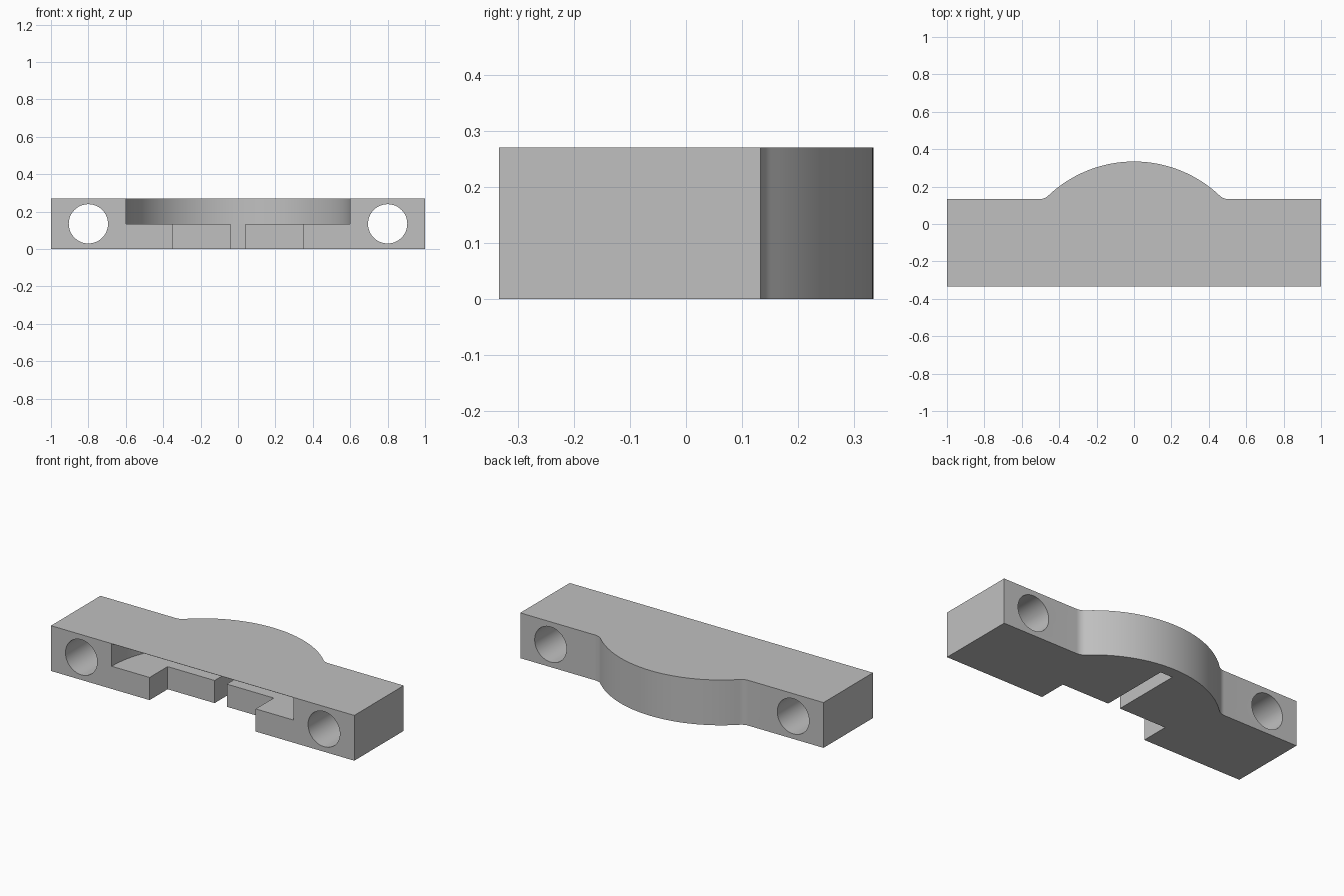
import bpy, bmesh, math
from mathutils import Matrix

cube = bpy.data.objects.get("Cube")
if cube:
    bpy.data.objects.remove(cube, do_unlink=True)

FRONT, BACK, HEIGHT = -0.333, 0.133, 0.27
MID = HEIGHT / 2
R_OUT, R_BAY, R_FILLET = 0.667, 0.6, 0.067
LID = 0.0015

grey = bpy.data.materials.new("plain grey")
grey.use_nodes = True
colour = (0.53, 0.53, 0.53, 1)
grey.diffuse_color = colour
grey.node_tree.nodes["Principled BSDF"].inputs["Base Color"].default_value = colour


def arc(cx, cy, r, a0, a1, n):
    return [(cx + r * math.cos(a0 + (a1 - a0) * i / n),
             cy + r * math.sin(a0 + (a1 - a0) * i / n)) for i in range(n + 1)]


def prism(name, outline, z0, z1, matrix=None):
    """Extrude a flat outline from z0 to z1."""
    bm = bmesh.new()
    face = bm.faces.new([bm.verts.new((x, y, z0)) for x, y in outline])
    top = bmesh.ops.extrude_face_region(bm, geom=[face])["geom"]
    bmesh.ops.translate(bm, vec=(0, 0, z1 - z0),
                        verts=[v for v in top if isinstance(v, bmesh.types.BMVert)])
    if matrix:
        bmesh.ops.transform(bm, matrix=matrix, verts=bm.verts)
    bmesh.ops.recalc_face_normals(bm, faces=bm.faces)
    mesh = bpy.data.meshes.new(name)
    bm.to_mesh(mesh)
    bm.free()
    mesh.materials.append(grey)
    obj = bpy.data.objects.new(name, mesh)
    bpy.context.collection.objects.link(obj)
    return obj


def rect(x0, x1, y0, y1):
    return [(x0, y0), (x1, y0), (x1, y1), (x0, y1)]


# Body: straight bar with a filleted round bulge at the back
fy = BACK + R_FILLET
fx = math.sqrt((R_OUT + R_FILLET) ** 2 - (fy - FRONT) ** 2)
join = math.atan2(fy - FRONT, fx)
right_fillet = arc(fx, fy, R_FILLET, -math.pi / 2, join - math.pi, 8)
left_fillet = [(-x, y) for x, y in reversed(right_fillet)]
bulge = arc(0, FRONT, R_OUT, join, math.pi - join, 48)[1:-1]
outline = ([(-1, FRONT), (1, FRONT), (1, BACK)] + right_fillet + bulge
           + left_fillet + [(-1, BACK)])
body = prism("clamp_body", outline, 0, HEIGHT)

# Cutters: half-round bay under a thin lid, front notch, centre slot
bay = [(-R_BAY, -0.4), (R_BAY, -0.4)] + arc(0, FRONT, R_BAY, 0, math.pi, 64)
cutters = [
    prism("bay_cutter", bay, MID, HEIGHT - LID),
    prism("notch_cutter", rect(-0.35, 0.35, -0.4, -0.163), -0.1, 0.2),
    prism("slot_cutter", rect(-0.04, 0.04, -0.3, 0.265), -0.1, 0.2),
]

# Bolt holes running front to back
for side in (-1, 1):
    turn = Matrix.Translation((side * 0.8, 0, MID)) @ Matrix.Rotation(math.pi / 2, 4, "X")
    circle = arc(0, 0, 0.105, 0, 2 * math.pi, 48)[:-1]
    cutters.append(prism("bolt_hole_cutter", circle, -0.6, 0.6, turn))

bpy.ops.object.select_all(action="DESELECT")
bpy.context.view_layer.objects.active = body
body.select_set(True)
for cutter in cutters:
    cutter.hide_render = True
    mod = body.modifiers.new("cut", "BOOLEAN")
    mod.operation = "DIFFERENCE"
    mod.solver = "EXACT"
    mod.object = cutter
    bpy.ops.object.modifier_apply(modifier=mod.name)
    bpy.data.objects.remove(cutter, do_unlink=True)

bpy.ops.object.shade_smooth_by_angle(angle=math.radians(30))
